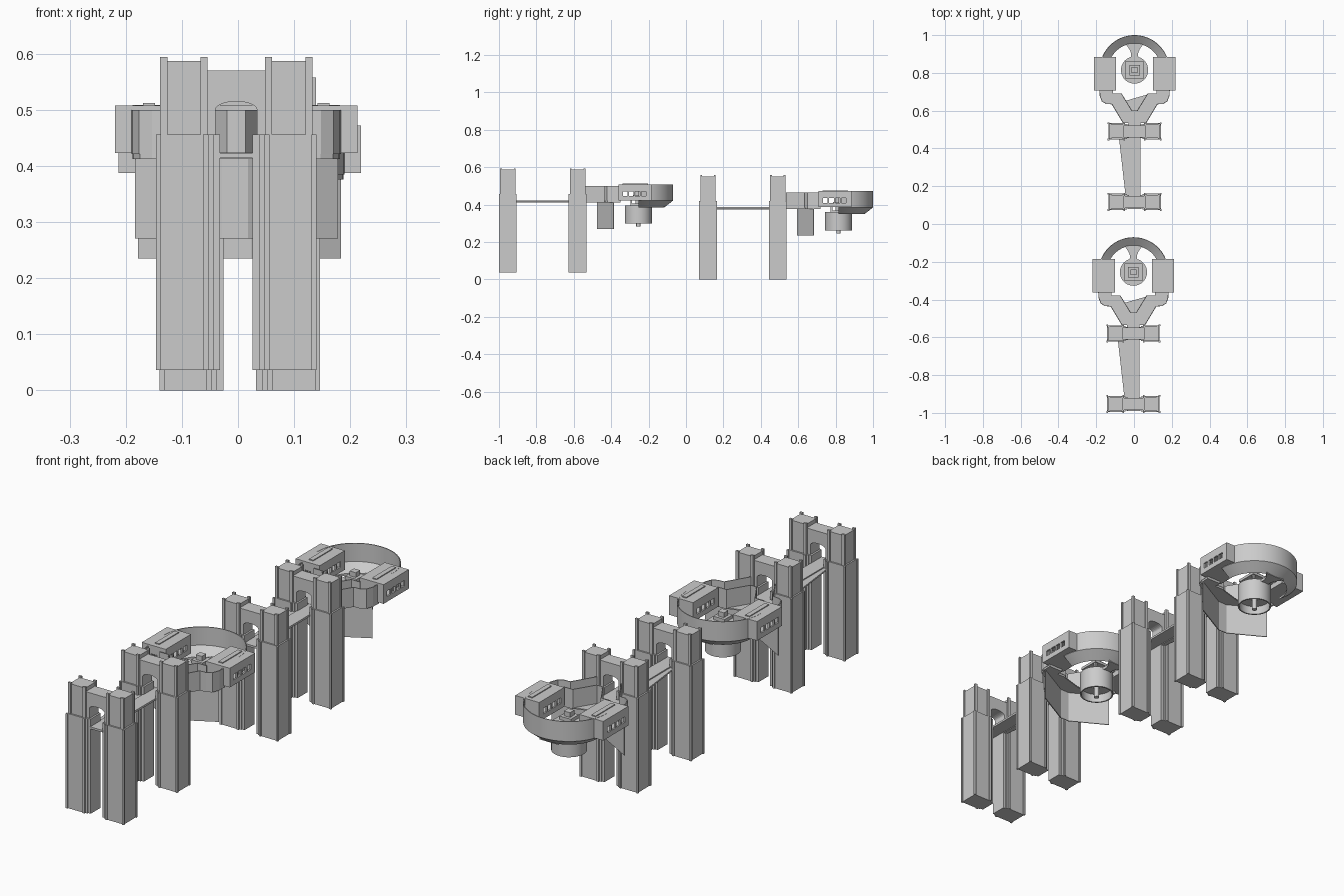
import bpy, bmesh, math
from mathutils import Vector, Matrix

if "Cube" in bpy.data.objects:
    bpy.data.objects.remove(bpy.data.objects["Cube"])

# two identical modules: the second is set forward and slightly raised
OFFSETS = [(0.003, 0, 0), (-0.003, -1.07, 0.036)]
HUB_Y = 0.815


def finish(name, bm, smooth=False):
    bmesh.ops.remove_doubles(bm, verts=bm.verts, dist=1e-6)
    bmesh.ops.recalc_face_normals(bm, faces=bm.faces)
    me = bpy.data.meshes.new(name)
    bm.to_mesh(me)
    bm.free()
    for off in OFFSETS:
        ob = bpy.data.objects.new(name, me)
        ob.location = off
        bpy.context.collection.objects.link(ob)
    if smooth:
        bpy.ops.object.select_all(action='DESELECT')
        ob.select_set(True)
        bpy.context.view_layer.objects.active = ob
        for p in me.polygons:
            p.use_smooth = True
        me.set_sharp_from_angle(angle=math.radians(35))


def add_box(bm, x0, x1, y0, y1, z0, z1):
    m = Matrix.LocRotScale(Vector(((x0 + x1) / 2, (y0 + y1) / 2, (z0 + z1) / 2)), None,
                           Vector((abs(x1 - x0), y1 - y0, z1 - z0)))
    bmesh.ops.create_cube(bm, size=1, matrix=m)


def add_prism(bm, pts, lo, hi, axis='Z'):
    conv = (lambda p: (p[0], p[1], lo)) if axis == 'Z' else (lambda p: (p[0], lo, p[1]))
    d = (0, 0, hi - lo) if axis == 'Z' else (0, hi - lo, 0)
    f = bm.faces.new([bm.verts.new(conv(p)) for p in pts])
    ext = bmesh.ops.extrude_face_region(bm, geom=[f], use_keep_orig=True)
    vs = [g for g in ext['geom'] if isinstance(g, bmesh.types.BMVert)]
    bmesh.ops.translate(bm, verts=vs, vec=d)


def add_wall(bm, path, z0, z1, t=0.004):
    # thin upright wall following a plan path
    P = [Vector(p) for p in path]
    left, right = [], []
    for i, p in enumerate(P):
        d = (P[min(i + 1, len(P) - 1)] - P[max(i - 1, 0)]).normalized()
        n = Vector((-d.y, d.x)) * t / 2
        left.append(p + n)
        right.append(p - n)
    add_prism(bm, left + right[::-1], z0, z1)


def lathe(name, profile, steps, angle):
    # profile of (radius, z) turned about the hub axis
    bm = bmesh.new()
    f = bm.faces.new([bm.verts.new((r, HUB_Y, z)) for r, z in profile])
    full = angle > 6
    if full:
        geom = list(f.edges)
        bmesh.ops.delete(bm, geom=[f], context='FACES_ONLY')
        geom = list(bm.verts) + list(bm.edges)
    else:
        geom = list(f.verts) + list(f.edges)
    r = bmesh.ops.spin(bm, geom=geom, cent=(0, HUB_Y, 0), axis=(0, 0, 1), angle=angle, steps=steps)
    if not full:
        end = [e for e in r['geom_last'] if isinstance(e, bmesh.types.BMEdge)]
        bmesh.ops.edgeloop_fill(bm, edges=end)
    finish(name, bm, True)


def mirrored(pts, s):
    return [(s * x, y) for x, y in pts]


# gate towers, in two pairs, with arched wall between
for label, yc in (("front", 0.1175), ("rear", 0.4905)):
    bm = bmesh.new()
    for s in (-1, 1):
        def bx(x0, x1, hy, z0, z1):
            add_box(bm, s * x0, s * x1, yc - hy, yc + hy, z0, z1)
        bx(0.054, 0.139, 0.043, 0, 0.42)
        bx(0.041, 0.056, 0.040, 0, 0.42)
        bx(0.029, 0.043, 0.035, 0, 0.42)
        bx(0.055, 0.132, 0.036, 0.42, 0.551)
        for t in (-1, 1):
            for xr, w, hy, z0, z1 in ((0.0545, 0.009, 0.0430, 0, 0.42), (0.1385, 0.009, 0.0430, 0, 0.42),
                                      (0.0575, 0.013, 0.0365, 0.42, 0.558), (0.1295, 0.013, 0.0365, 0.42, 0.558)):
                y = yc + t * hy
                add_box(bm, s * (xr - w / 2), s * (xr + w / 2), y - 0.0045, y + 0.0045, z0, z1)
    finish(label + "_towers", bm)
    bm = bmesh.new()
    arch = [(0.037 * math.cos(a), 0.464 + 0.015 * math.sin(a))
            for a in [math.pi * i / 12 for i in range(13)]]
    add_prism(bm, [(0.06, 0.42), (0.06, 0.534), (-0.06, 0.534), (-0.06, 0.42), (-0.037, 0.42)]
              + arch[::-1] + [(0.037, 0.42)], yc - 0.032, yc + 0.032, 'Y')
    finish(label + "_arch_wall", bm)

# bridge deck
bm = bmesh.new()
add_box(bm, -0.033, 0.031, 0.08, 0.56, 0.378, 0.387)
add_prism(bm, [(-0.03, 0.10), (-0.042, 0.10), (-0.083, 0.46), (-0.03, 0.46)], 0.375, 0.382)
finish("bridge_deck", bm)

# forked walkway floor and side walls
outer = [(0.185, 0.72), (0.183, 0.68), (0.172, 0.65), (0.15, 0.637), (0.12, 0.635), (0.06, 0.535)]
inner = [(0.0, 0.60), (0.015, 0.60), (0.07, 0.69), (0.115, 0.69), (0.115, 0.72)]
floor_bm, wall_bm = bmesh.new(), bmesh.new()
for s in (-1, 1):
    add_prism(floor_bm, mirrored(outer + [(0, 0.535)] + inner, s), 0.376, 0.388)
    add_wall(wall_bm, mirrored(outer, s), 0.385, 0.464)
    add_wall(wall_bm, mirrored(inner[:4], s), 0.385, 0.464)
finish("fork_floor", floor_bm)
finish("fork_walls", wall_bm)

# hanging folded fin below the fork, with its gusset plate
bm = bmesh.new()
add_wall(bm, [(-0.18, 0.683), (-0.025, 0.596), (0.02, 0.596), (0.18, 0.683)], 0.235, 0.38)
add_prism(bm, [(-0.055, 0.65), (-0.015, 0.60), (0.015, 0.60), (0.083, 0.69)], 0.376, 0.381)
finish("hanging_fin", bm)

# half ring: thin outer wall over a sloping shelf
lathe("ring_gallery", [(0.185, 0.473), (0.185, 0.385), (0.14, 0.35), (0.14, 0.360), (0.181, 0.392),
                       (0.181, 0.473)], 40, math.pi)

# side pods: hollow blocks with four windows on each long side
bm = bmesh.new()
Y0, Y1, Z0, Z1, T = 0.708, 0.885, 0.387, 0.472, 0.008
for s in (-1, 1):
    def pod(x0, x1, y0, y1, z0, z1):
        add_box(bm, s * x0, s * x1, y0, y1, z0, z1)
    pod(0.098, 0.216, Y0, Y1, Z0, Z0 + T)
    pod(0.098, 0.216, Y0, Y1, Z1 - T, Z1)
    pod(0.098, 0.216, Y1 - T, Y1, Z0 + T, Z1 - T)
    # front wall with a pillared doorway
    pod(0.098, 0.142, Y0, Y0 + T, Z0 + T, Z1 - T)
    pod(0.170, 0.216, Y0, Y0 + T, Z0 + T, Z1 - T)
    pod(0.142, 0.170, Y0, Y0 + T, 0.434, Z1 - T)
    for x in (0.149, 0.160):
        pod(x, x + 0.004, Y0, Y0 + T, Z0 + T, 0.434)
    # window walls
    for x in (0.098, 0.216 - T):
        pod(x, x + T, Y0 + T, Y1 - T, Z0 + T, 0.410)
        pod(x, x + T, Y0 + T, Y1 - T, 0.435, Z1 - T)
        pod(x, x + T, Y0 + T, 0.733, 0.410, 0.435)
        pod(x, x + T, 0.856, Y1 - T, 0.410, 0.435)
        for i in range(3):
            y = 0.733 + 0.0245 + i * 0.0328
            pod(x, x + T, y, y + 0.008, 0.410, 0.435)
    # raised roof vent
    pod(0.145, 0.166, 0.730, 0.866, Z1, Z1 + 0.004)
finish("side_pods", bm)

# central drum, open below, with a pin
lathe("drum", [(0.0, 0.36), (0.072, 0.36), (0.072, 0.262), (0.066, 0.262), (0.066, 0.30), (0.011, 0.30),
               (0.011, 0.247), (0.0, 0.247)], 40, 2 * math.pi)

# stepped pedestal on the drum
bm = bmesh.new()
for h, z0, z1 in ((0.047, 0.388, 0.400), (0.040, 0.358, 0.370), (0.028, 0.400, 0.415), (0.015, 0.36, 0.436)):
    add_box(bm, -h, h, HUB_Y - h, HUB_Y + h, z0, z1)
for sx in (-1, 1):
    for sy in (-1, 1):
        x, y = sx * 0.038, HUB_Y + sy * 0.038
        add_box(bm, x - 0.005, x + 0.005, y - 0.005, y + 0.005, 0.358, 0.39)
finish("stepped_pedestal", bm)

# flared spoke joining the drum to the ring
bm = bmesh.new()
half = [(0.030, 0.865), (0.018, 0.89), (0.019, 0.905), (0.027, 0.925), (0.048, 0.955)]
add_prism(bm, half + [(-x, y) for x, y in half[::-1]], 0.349, 0.362)
finish("ring_spoke", bm)
